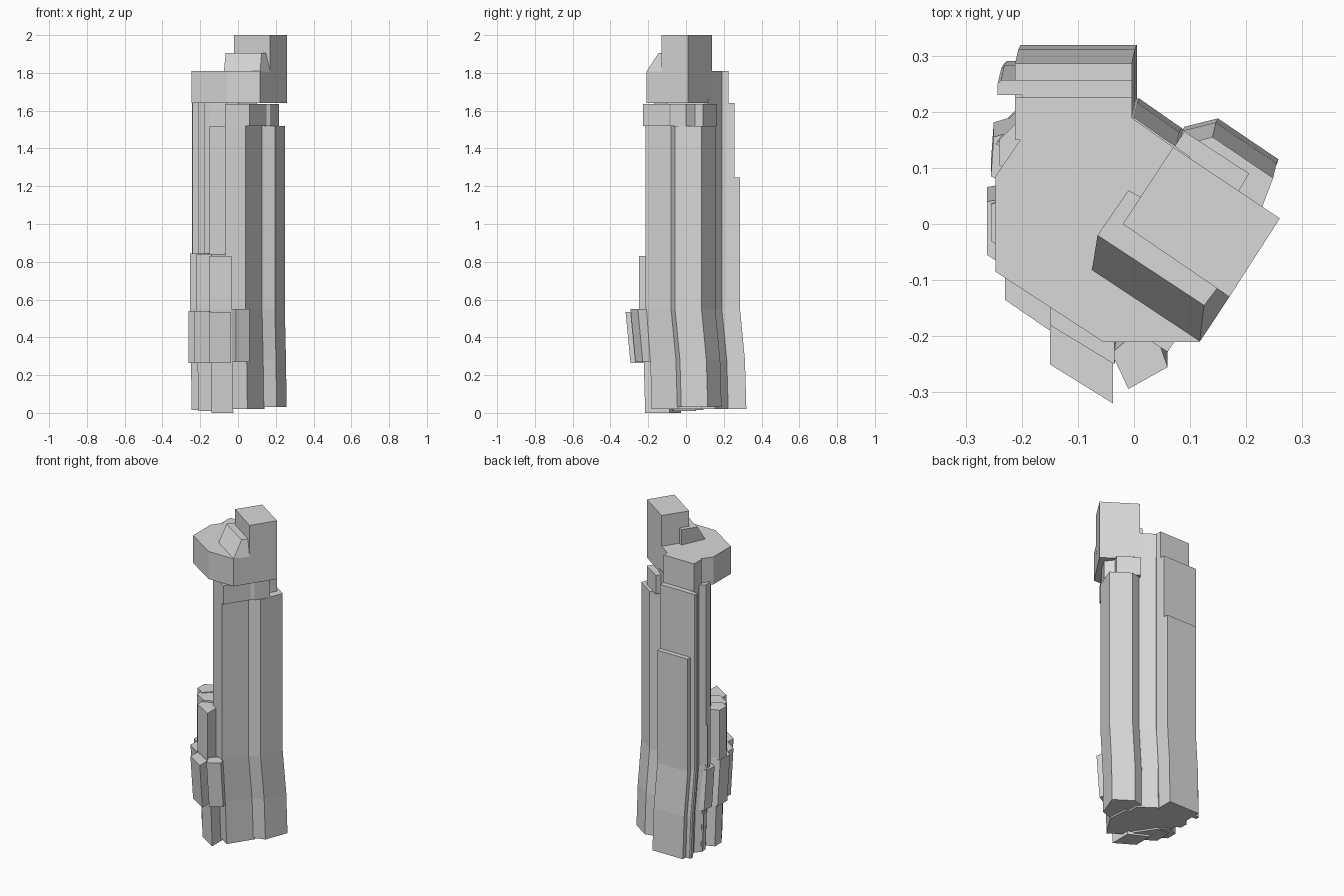
import bpy, bmesh

stone = bpy.data.materials.new("light_grey")
stone.diffuse_color = (0.69, 0.69, 0.69, 1)


def drift(z):
    """Sideways kick of the tower foot at height z."""
    if z >= 0.55:
        return 0.0, 0.0
    if z >= 0.28:
        t = (0.55 - z) / 0.27
        return 0.006 * t, 0.026 * t
    t = (0.28 - z) / 0.28
    return 0.006 + 0.004 * t, 0.026 + 0.008 * t


def loft(name, rings):
    """Closed solid through rings of equal point count, bottom to top."""
    bm = bmesh.new()
    loops = [[bm.verts.new(p) for p in r] for r in rings]
    n = len(loops[0])
    bm.faces.new(loops[0])
    bm.faces.new(loops[-1])
    for a, b in zip(loops, loops[1:]):
        for i in range(n):
            j = (i + 1) % n
            bm.faces.new((a[i], a[j], b[j], b[i]))
    bmesh.ops.recalc_face_normals(bm, faces=bm.faces)
    me = bpy.data.meshes.new(name)
    bm.to_mesh(me)
    bm.free()
    me.materials.append(stone)
    ob = bpy.data.objects.new(name, me)
    bpy.context.collection.objects.link(ob)
    return ob


def shaft(name, pts, z0, z1):
    """Prism that follows the kicked foot of the tower."""
    levels = [z0] + [z for z in (0.28, 0.55) if z0 < z < z1] + [z1]
    rings = []
    for z in levels:
        dx, dy = drift(z)
        rings.append([(x + dx, y + dy, z) for x, y in pts])
    return loft(name, rings)


def prism(name, pts, z0, z1):
    return loft(name, [[(x, y, z) for x, y in pts] for z in (z0, z1)])


def tilted_box(name, pts, z0, z1):
    """Box leaning with the foot."""
    return loft(name, [[(x, y + 0.026, z0) for x, y in pts],
                       [(x, y, z1) for x, y in pts]])


# Main body of the tower, stepped along its left side
shaft("core", [(0.0, -0.17), (-0.06, -0.12), (-0.06, -0.055), (-0.15, -0.005),
               (-0.18, 0.015), (-0.18, 0.04), (-0.21, 0.06), (-0.21, 0.085),
               (-0.24, 0.105), (-0.24, 0.15), (-0.2, 0.19),
               (0.0, 0.19), (0.1, 0.12), (0.1, -0.1)], 0.02, 1.66)
shaft("front_column", [(0.04, -0.215), (0.13, -0.075), (0.12, 0.05),
                       (-0.15, 0.04), (-0.15, -0.03), (-0.07, -0.08),
                       (-0.07, -0.143)], 0.02, 1.52)
shaft("right_column", [(0.125, -0.08), (0.195, -0.058), (0.248, 0.082),
                       (0.14, 0.155), (0.08, 0.14), (0.03, 0.0)], 0.03, 1.52)
shaft("right_back_strip", [(0.0, 0.188), (0.075, 0.138), (0.05, 0.05),
                           (-0.05, 0.1)], 0.02, 1.66)

# Back slabs, stepping outwards as they get lower
for name, y, top in (("back_slab_high", 0.225, 1.81),
                     ("back_slab_low", 0.286, 1.245)):
    shaft(name, [(-0.212, 0.15), (-0.004, 0.15), (-0.004, y), (-0.212, y)],
          0.02, top)
shaft("back_slab_middle", [(-0.2, 0.15), (-0.004, 0.15), (-0.004, 0.257),
                           (-0.237, 0.257), (-0.243, 0.25), (-0.243, 0.23),
                           (-0.2, 0.23)], 0.02, 1.64)

# Left ribs low on the body
shaft("left_rib", [(-0.246, 0.142), (-0.2, 0.12), (-0.17, 0.17),
                   (-0.19, 0.192), (-0.21, 0.18)], 0.02, 0.79)
tilted_box("left_rib_box", [(-0.255, 0.085), (-0.2, 0.06), (-0.2, 0.17),
                            (-0.25, 0.155)], 0.28, 0.52)

# Neck under the cap
prism("neck", [(0.06, -0.228), (0.15, -0.09), (0.17, -0.08), (0.218, 0.0),
               (0.18, 0.05), (0.0, 0.1), (-0.07, -0.06), (-0.07, -0.145)],
      1.52, 1.635)
prism("neck_back_plate", [(0.09, 0.165), (0.205, 0.09), (0.17, 0.03),
                          (0.05, 0.105)], 1.52, 1.635)

# Cap, top block and sloped shoulder
prism("cap", [(-0.247, -0.085), (-0.055, -0.21), (0.117, -0.21),
              (0.26, 0.01), (0.07, 0.137), (-0.005, 0.19), (-0.175, 0.19),
              (-0.247, 0.085)], 1.64, 1.81)
prism("top_block", [(-0.02, 0.0), (0.17, -0.13), (0.26, 0.01),
                    (0.07, 0.137)], 1.75, 2.0)
low = [(-0.075, -0.083), (0.117, -0.21), (0.17, -0.13), (0.1, 0.0),
       (-0.01, 0.06)]
high = [(-0.065, -0.02), (0.125, -0.145), (0.148, -0.115), (0.1, 0.0),
        (-0.01, 0.06)]
loft("sloped_shoulder", [[(x, y, 1.808) for x, y in low],
                         [(x, y, 1.905) for x, y in high]])

# Stacked panels stepping back along the front left corner
shaft("front_panel", [(-0.15, -0.18), (-0.035, -0.25), (-0.035, -0.12),
                      (-0.15, -0.06)], 0.0, 0.83)
shaft("front_left_panel", [(-0.22, -0.085), (-0.14, -0.135), (-0.06, -0.1),
                           (-0.14, 0.02), (-0.22, 0.02)], 0.01, 0.84)
shaft("left_panel", [(-0.255, -0.03), (-0.2, -0.065), (-0.14, 0.0),
                     (-0.19, 0.06), (-0.255, 0.035)], 0.015, 0.845)

# Leaning boxes around the same corner
tilted_box("front_box", [(-0.15, -0.25), (-0.037, -0.32), (-0.037, -0.19),
                         (-0.15, -0.14)], 0.265, 0.535)
tilted_box("front_right_box", [(-0.01, -0.294), (0.06, -0.255),
                               (0.03, -0.17), (-0.04, -0.23)], 0.27, 0.55)
tilted_box("front_left_box", [(-0.23, -0.135), (-0.15, -0.19),
                              (-0.12, -0.1), (-0.2, -0.04),
                              (-0.23, -0.04)], 0.265, 0.54)
tilted_box("left_box", [(-0.262, -0.055), (-0.2, -0.095), (-0.2, 0.05),
                        (-0.262, 0.04)], 0.265, 0.54)
